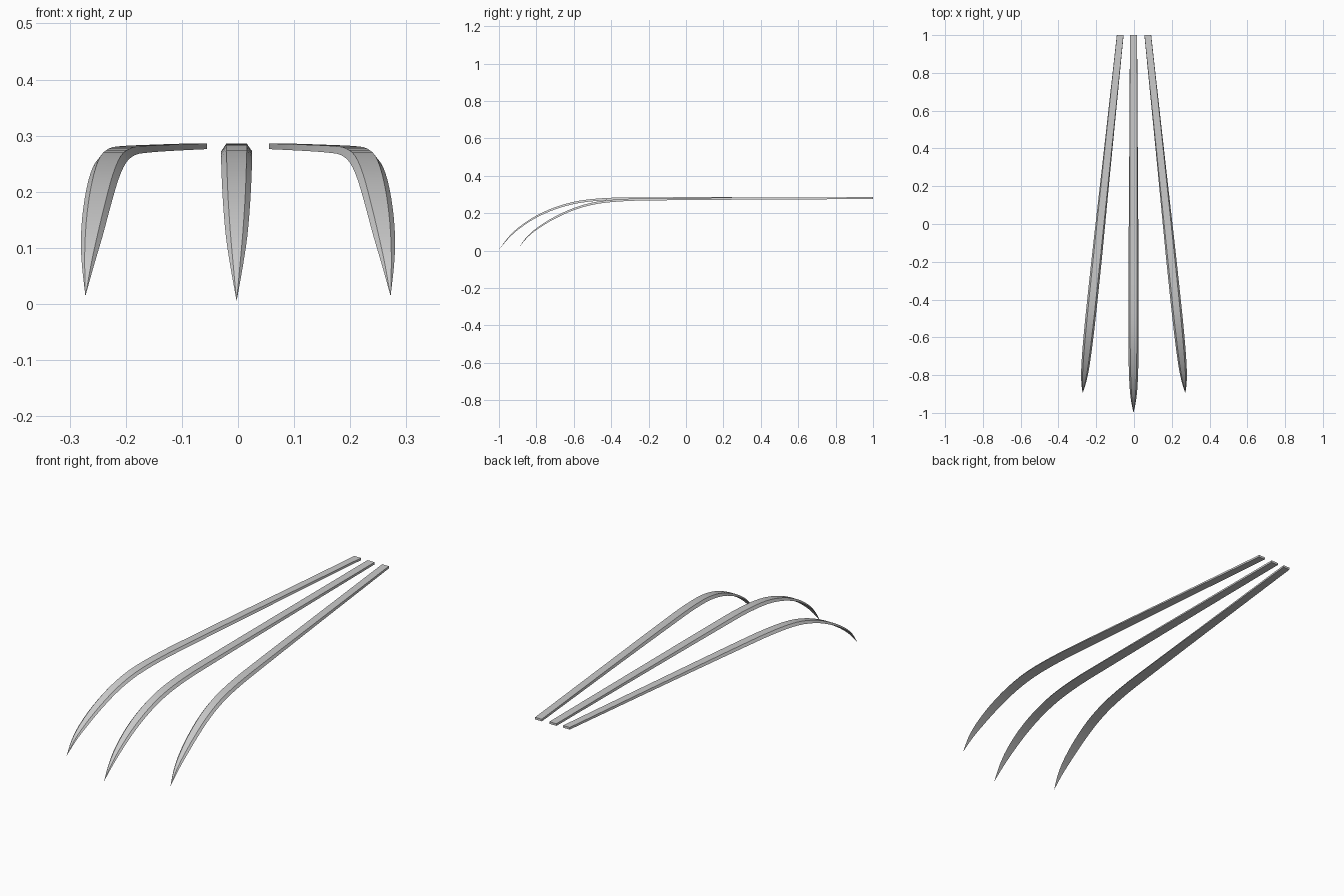
import bpy, bmesh, math
from mathutils import Vector

if "Cube" in bpy.data.objects:
    bpy.data.objects.remove(bpy.data.objects["Cube"])


def smooth_path(pts, steps=3):
    """Catmull-Rom interpolation through stations (y, z, bottom half, top half, thickness)."""
    p = [Vector(q) for q in pts]
    p = [2 * p[0] - p[1]] + p + [2 * p[-1] - p[-2]]
    out = []
    for i in range(1, len(p) - 2):
        a, b, c, d = p[i - 1:i + 3]
        # limit tangents by span so unequal spacing does not overshoot
        h0, h1, h2 = abs(b[0] - a[0]), abs(c[0] - b[0]), abs(d[0] - c[0])
        m1 = (c - a) * (h1 / (h0 + h1))
        m2 = (d - b) * (h1 / (h1 + h2))
        for k in range(steps):
            t = k / steps
            out.append(b * (2*t**3 - 3*t**2 + 1) + m1 * (t**3 - 2*t**2 + t)
                       + c * (3*t**2 - 2*t**3) + m2 * (t**3 - t**2))
    return out + [p[-2]]


def claw(name, stations, x_back, slope):
    """Sweep a trapezoid section (wide base, narrow top) along the path to a point."""
    path = smooth_path(stations)
    bm = bmesh.new()
    rings = []
    for i, (y, z, wb, wt, th) in enumerate(path[:-1]):
        a, b = path[max(i - 1, 0)], path[i + 1]
        n = Vector((0, b[1] - a[1], a[0] - b[0])).normalized()
        x = x_back + slope * (1 - y)
        rings.append([bm.verts.new(Vector((x + w, y, z)) + n * h)
                      for w, h in ((-wb, -th / 2), (wb, -th / 2), (wt, th / 2), (-wt, th / 2))])
    y, z = path[-1][0], path[-1][1]
    tip = bm.verts.new((x_back + slope * (1 - y), y, z))
    for r, s in zip(rings, rings[1:]):
        for k in range(4):
            bm.faces.new((r[k], r[(k + 1) % 4], s[(k + 1) % 4], s[k]))
    for k in range(4):
        bm.faces.new((rings[-1][k], rings[-1][(k + 1) % 4], tip))
    bm.faces.new(rings[0])
    bmesh.ops.recalc_face_normals(bm, faces=bm.faces)
    me = bpy.data.meshes.new(name)
    bm.to_mesh(me)
    bm.free()
    ob = bpy.data.objects.new(name, me)
    bpy.context.collection.objects.link(ob)
    bpy.ops.object.select_all(action='DESELECT')
    ob.select_set(True)
    bpy.context.view_layer.objects.active = ob
    bpy.ops.object.shade_smooth_by_angle(angle=math.radians(25))
    return ob


# middle blade
middle = [
    (1.0, .280, .019, .0185, .010),
    (0.3, .280, .023, .0185, .011),
    (-.25, .279, .027, .0185, .012),
    (-.42, .276, .0275, .0185, .012),
    (-.57, .261, .0275, .018, .012),
    (-.69, .230, .0265, .017, .011),
    (-.80, .182, .024, .015, .010),
    (-.89, .123, .019, .011, .008),
    (-.95, .068, .011, .006, .005),
    (-1.0, .005, 0, 0, 0)]
claw("middle_claw", middle, -.0025, 0)

# splayed outer blades, slightly shorter
outer = [
    (1.0, .281, .018, .0175, .010),
    (0.3, .278, .023, .018, .011),
    (-.15, .275, .027, .0185, .012),
    (-.32, .271, .0275, .0185, .012),
    (-.47, .257, .0275, .018, .012),
    (-.59, .226, .0265, .017, .011),
    (-.70, .177, .024, .015, .010),
    (-.79, .122, .019, .011, .008),
    (-.85, .072, .011, .006, .005),
    (-.895, .014, 0, 0, 0)]
for side, name in ((-1, "left_claw"), (1, "right_claw")):
    claw(name, outer, side * .073, side * .105)
